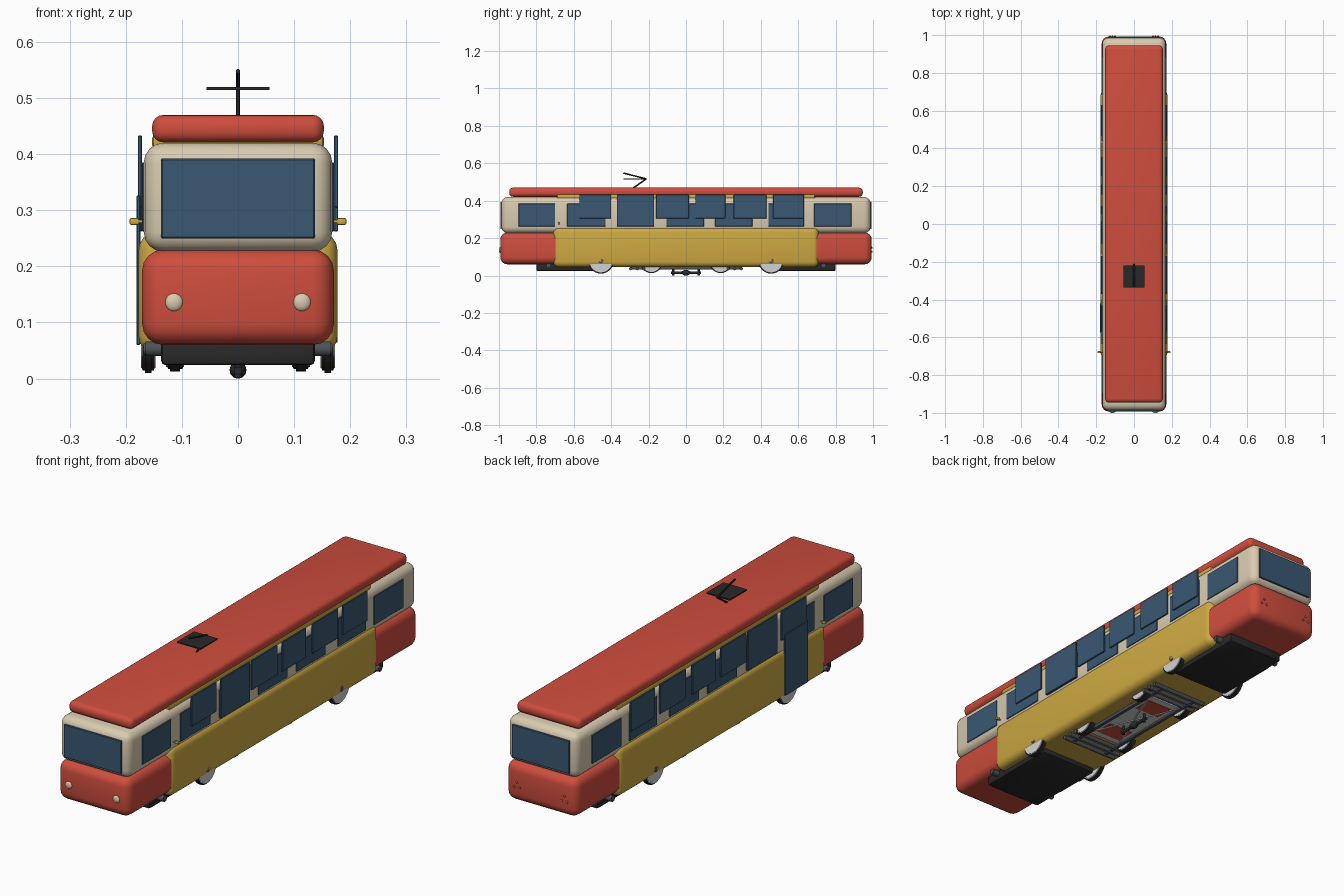
import bpy, bmesh, math
from mathutils import Vector, Matrix

cube = bpy.data.objects.get("Cube")
if cube:
    bpy.data.objects.remove(cube, do_unlink=True)


def material(name, r, g, b):
    m = bpy.data.materials.new(name)
    m.use_nodes = True
    m.diffuse_color = (r, g, b, 1)
    m.node_tree.nodes["Principled BSDF"].inputs["Base Color"].default_value = (r, g, b, 1)
    return m


RED = material("tram red", 0.62, 0.075, 0.047)
YELLOW = material("tram yellow", 0.62, 0.40, 0.055)
CREAM = material("cream", 0.70, 0.60, 0.44)
GLASS = material("blue glass", 0.042, 0.098, 0.17)
BLACK = material("black", 0.022, 0.022, 0.022)
GREY = material("dark grey", 0.075, 0.085, 0.10)
STEEL = material("light steel", 0.65, 0.65, 0.65)


def finish(bm, name, mat):
    mesh = bpy.data.meshes.new(name)
    bm.to_mesh(mesh)
    bm.free()
    mesh.materials.append(mat)
    ob = bpy.data.objects.new(name, mesh)
    bpy.context.collection.objects.link(ob)
    bpy.ops.object.select_all(action='DESELECT')
    ob.select_set(True)
    bpy.context.view_layer.objects.active = ob
    bpy.ops.object.shade_smooth_by_angle(angle=math.radians(35))
    return ob


def box(name, mat, x, y, z, bevel=0.0, segments=4):
    """Box from (min, max) ranges, with optional rounded edges."""
    bm = bmesh.new()
    bmesh.ops.create_cube(bm, size=1)
    for v in bm.verts:
        v.co = Vector([a + (b - a) * (c + 0.5) for c, (a, b) in zip(v.co, (x, y, z))])
    if bevel:
        bmesh.ops.bevel(bm, geom=bm.edges[:], offset=bevel, segments=segments,
                        profile=0.5, affect='EDGES')
    return finish(bm, name, mat)


def rod(name, mat, start, end, radius, sides=16, bevel=0.0):
    """Cylinder between two points."""
    a, b = Vector(start), Vector(end)
    bm = bmesh.new()
    bmesh.ops.create_cone(bm, cap_ends=True, segments=sides, radius1=radius,
                          radius2=radius, depth=(b - a).length)
    if bevel:
        rims = [e for e in bm.edges if abs(e.verts[0].co.z - e.verts[1].co.z) < 1e-6]
        bmesh.ops.bevel(bm, geom=rims, offset=bevel, segments=2, affect='EDGES')
    turn = (b - a).to_track_quat('Z', 'Y').to_matrix().to_4x4()
    bmesh.ops.transform(bm, matrix=Matrix.Translation((a + b) / 2) @ turn, verts=bm.verts)
    return finish(bm, name, mat)


def ball(name, mat, centre, radius, flat=1.0):
    bm = bmesh.new()
    bmesh.ops.create_uvsphere(bm, u_segments=16, v_segments=10, radius=radius)
    for v in bm.verts:
        v.co = Vector((v.co.x, v.co.y * flat, v.co.z)) + Vector(centre)
    return finish(bm, name, mat)


def span(h):
    return (-h, h)


def side_range(s, a, b):
    return tuple(sorted((s * a, s * b)))


# Body shells
box("lower_body", RED, span(0.171), span(0.993), (0.06, 0.23), 0.038)
box("upper_body", CREAM, span(0.168), span(0.987), (0.226, 0.42), 0.035)
box("side_skirt", YELLOW, span(0.177), span(0.71), (0.045, 0.26), 0.03)
box("eave_strip", YELLOW, span(0.153), span(0.69), (0.408, 0.436), 0.008, 2)
box("roof", RED, span(0.153), (-0.945, 0.945), (0.421, 0.47), 0.02)

# End windscreens
for s, label in ((-1, "front"), (1, "rear")):
    box(label + "_windscreen", GLASS, span(0.137), side_range(s, 0.984, 0.993),
        (0.25, 0.392), 0.002, 1)

# Side windows: a low row and an outer raised row
low_row = [(-0.895, -0.70), (-0.635, -0.43), (-0.37, -0.17), (-0.105, 0.095),
           (0.155, 0.355), (0.44, 0.63), (0.685, 0.885)]
high_row = [(-0.57, -0.40, 0.305), (-0.37, -0.17, 0.262), (-0.16, 0.015, 0.305),
            (0.05, 0.21, 0.305), (0.255, 0.43, 0.305), (0.465, 0.63, 0.305)]
for s, label in ((1, "left"), (-1, "right")):
    for y0, y1 in low_row:
        box(label + "_low_window", GLASS, side_range(s, 0.163, 0.1715), (y0, y1),
            (0.262, 0.385), 0.0015, 1)
    for y0, y1, z0 in high_row:
        box(label + "_high_window", GLASS, side_range(s, 0.171, 0.1785), (y0, y1),
            (z0, 0.433), 0.0015, 1)
    # Mirrors
    rod(label + "_mirror_arm", YELLOW, (s * 0.165, -0.68, 0.28), (s * 0.18, -0.68, 0.28), 0.003)
    box(label + "_mirror", YELLOW, side_range(s, 0.176, 0.193), (-0.684, -0.673),
        (0.274, 0.286), 0.003, 2)
    # Headlights and small tail lamps
    ball(label + "_headlight", CREAM, (s * 0.114, -0.992, 0.136), 0.016, 0.5)
    for dx, dz in ((0, 0.013), (-0.013, -0.009), (0.013, -0.009)):
        ball(label + "_tail_lamp", RED, (s * 0.114 + dx, 0.993, 0.136 + dz), 0.005, 0.8)

# Door on the right side
box("door", GLASS, (-0.181, -0.174), (-0.575, -0.42), (0.06, 0.326), 0.0015, 1)

# Underfloor boxes and cross pipes at both ends
for s, label in ((-1, "front"), (1, "rear")):
    box(label + "_underfloor_box", BLACK, span(0.137), side_range(s, 0.43, 0.80),
        (0.024, 0.068), 0.008, 2)
    rod(label + "_cross_pipe", GREY, (-0.168, s * 0.735, 0.053), (0.168, s * 0.735, 0.053),
        0.013, 16, 0.003)


def wheel(name, x, y, z, radius, width):
    s = 1 if x > 0 else -1
    rod(name + "_tyre", BLACK, (x - width / 2, y, z), (x + width / 2, y, z), radius, 28, 0.004)
    for d in (-1, 1):
        rod(name + "_disc", STEEL, (x + d * (width / 2 - 0.004), y, z),
            (x + d * (width / 2 + 0.003), y, z), radius * 0.9, 28, 0.002)
    rod(name + "_hub", GREY, (x, y, z), (x + s * (width / 2 + 0.007), y, z), radius * 0.2, 12)


# Wheels: outer pairs and inner pairs
for sx in (-1, 1):
    for sy in (-1, 1):
        wheel("outer_wheel", sx * 0.160, sy * 0.455, 0.078, 0.068, 0.02)
        wheel("inner_wheel", sx * 0.112, sy * 0.185, 0.073, 0.06, 0.026)

# Centre truck frame with cross bars
for s in (-1, 1):
    box("truck_side_rail", GREY, side_range(s, 0.078, 0.094), span(0.29), (0.032, 0.05), 0.003, 2)
    for y in (0.225, 0.26, 0.295):
        rod("truck_cross_bar", GREY, (-0.135, s * y, 0.037), (0.135, s * y, 0.037), 0.009)
    rod("axle", GREY, (-0.11, s * 0.185, 0.05), (0.11, s * 0.185, 0.05), 0.008)
    box("red_floor_panel", RED, span(0.06), side_range(s, 0.085, 0.17), (0.038, 0.043))
    rod("diagonal_brace", STEEL, (-0.078, -s * 0.19, 0.041), (0.078, s * 0.19, 0.041), 0.005, 8)
    rod("centre_pin", BLACK, (0, s * 0.068, 0.001), (0, s * 0.068, 0.045), 0.006)
box("truck_floor", STEEL, span(0.08), span(0.2), (0.04, 0.046))
rod("centre_rod", BLACK, (0, -0.08, 0.014), (0, 0.08, 0.014), 0.007)
ball("centre_joint", BLACK, (0, 0, 0.015), 0.015, 1.6)

# Current collector on the roof
knee = (0, -0.212, 0.517)
rod("collector_lower_arm", BLACK, (0, -0.285, 0.466), knee, 0.004, 8)
rod("collector_upper_arm", BLACK, knee, (0, -0.335, 0.548), 0.004, 8)
box("collector_plate", BLACK, span(0.056), (-0.335, -0.22), (0.514, 0.520))
